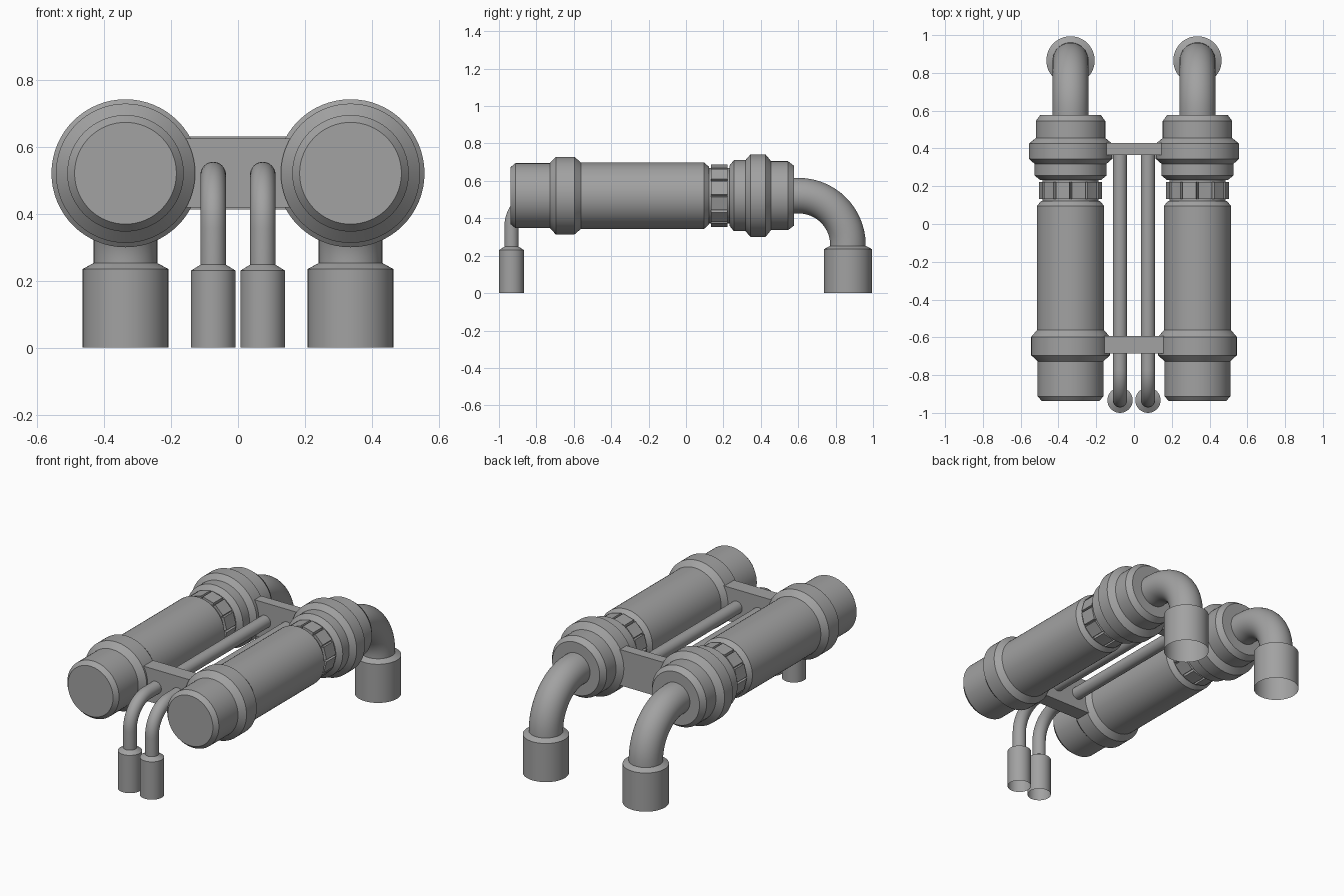
import bpy, bmesh, math
from mathutils import Matrix, Vector

if "Cube" in bpy.data.objects:
    bpy.data.objects.remove(bpy.data.objects["Cube"])

metal = bpy.data.materials.new("mid_grey")
metal.diffuse_color = (0.36, 0.36, 0.36, 1)
metal.use_nodes = True
metal.node_tree.nodes["Principled BSDF"].inputs["Base Color"].default_value = metal.diffuse_color


def finish(name, bm):
    me = bpy.data.meshes.new(name)
    bm.to_mesh(me)
    bm.free()
    me.materials.append(metal)
    ob = bpy.data.objects.new(name, me)
    bpy.context.collection.objects.link(ob)
    bpy.context.view_layer.objects.active = ob
    ob.select_set(True)
    bpy.ops.object.shade_smooth_by_angle(angle=math.radians(20))
    ob.select_set(False)
    return ob


def sweep(name, x, path, seg=48, caps=True):
    """Round rings (y, z, radius, heading) joined along a path in the YZ plane."""
    bm = bmesh.new()
    rings = []
    for y, z, r, a in path:
        n = Vector((0, -math.sin(a), math.cos(a)))
        rings.append([bm.verts.new(Vector((x, y, z)) + r * (
            math.cos(math.tau * k / seg) * Vector((1, 0, 0)) + math.sin(math.tau * k / seg) * n))
            for k in range(seg)])
    for a, b in zip(rings, rings[1:]):
        for k in range(seg):
            j = (k + 1) % seg
            bm.faces.new((a[k], b[k], b[j], a[j]))
    if caps:
        bm.faces.new(rings[0])
        bm.faces.new(rings[-1][::-1])
    return finish(name, bm)


def elbow(y0, y_leg, z, bend, r, sock_r, sock_z, steps=14):
    """Path: straight run, quarter bend downward, then an open-bottomed socket."""
    s = 1 if y_leg > y0 else -1
    h0 = 0 if s > 0 else math.pi
    path = [(y0, z, r, h0)]
    for i in range(steps + 1):
        t = math.pi / 2 * i / steps
        path.append((y_leg - s * bend + s * bend * math.sin(t),
                     z - bend + bend * math.cos(t), r, h0 - s * t))
    end = h0 - s * math.pi / 2
    path += [(y_leg, sock_z + 0.018, r, end), (y_leg, sock_z, sock_r, end), (y_leg, 0, sock_r, end)]
    return path


def box(name, lo, hi):
    bm = bmesh.new()
    bmesh.ops.create_cube(bm, size=1)
    for v in bm.verts:
        v.co = [(l + h) / 2 + c * (h - l) for l, h, c in zip(lo, hi, v.co)]
    return finish(name, bm)


CZ = 0.521
# stepped canister outline: (y, radius)
outline = [(-0.938, 0.152), (-0.912, 0.174), (-0.728, 0.174), (-0.695, 0.208),
           (-0.597, 0.208), (-0.562, 0.178), (0.096, 0.178), (0.122, 0.155),
           (0.122, 0.148), (0.232, 0.148), (0.232, 0.160), (0.256, 0.190), (0.318, 0.190),
           (0.345, 0.221), (0.425, 0.221), (0.455, 0.184), (0.545, 0.184), (0.578, 0.160)]

for side, s in (("left", -1), ("right", 1)):
    x = 0.336 * s
    sweep(side + "_canister", x, [(y, CZ, r, 0) for y, r in outline], 64)

    # ring of grip blocks around the neck
    bm = bmesh.new()
    for k in range(12):
        m = (Matrix.Translation((x, 0.178, CZ))
             @ Matrix.Rotation(math.radians(15 + 30 * k), 4, 'Y')
             @ Matrix.Translation((0, 0, 0.148))
             @ Matrix.Diagonal((0.074, 0.09, 0.030, 1)))
        bmesh.ops.create_cube(bm, size=1, matrix=m)
    finish(side + "_grip_blocks", bm)

    # rear outlet pipe and front thin pipe, each ending in a socket
    sweep(side + "_outlet_pipe", x, elbow(0.56, 0.866, CZ, 0.264, 0.095, 0.128, 0.235), caps=False)
    sweep(side + "_thin_pipe", 0.074 * s,
          elbow(0.38, -0.933, 0.517, 0.16, 0.038, 0.067, 0.23), 32, caps=False)

# cross bars joining the canisters
box("rear_cross_bar", (-0.2, 0.365, 0.413), (0.2, 0.428, 0.631))
box("front_cross_bar", (-0.2, -0.685, 0.419), (0.2, -0.592, 0.625))
